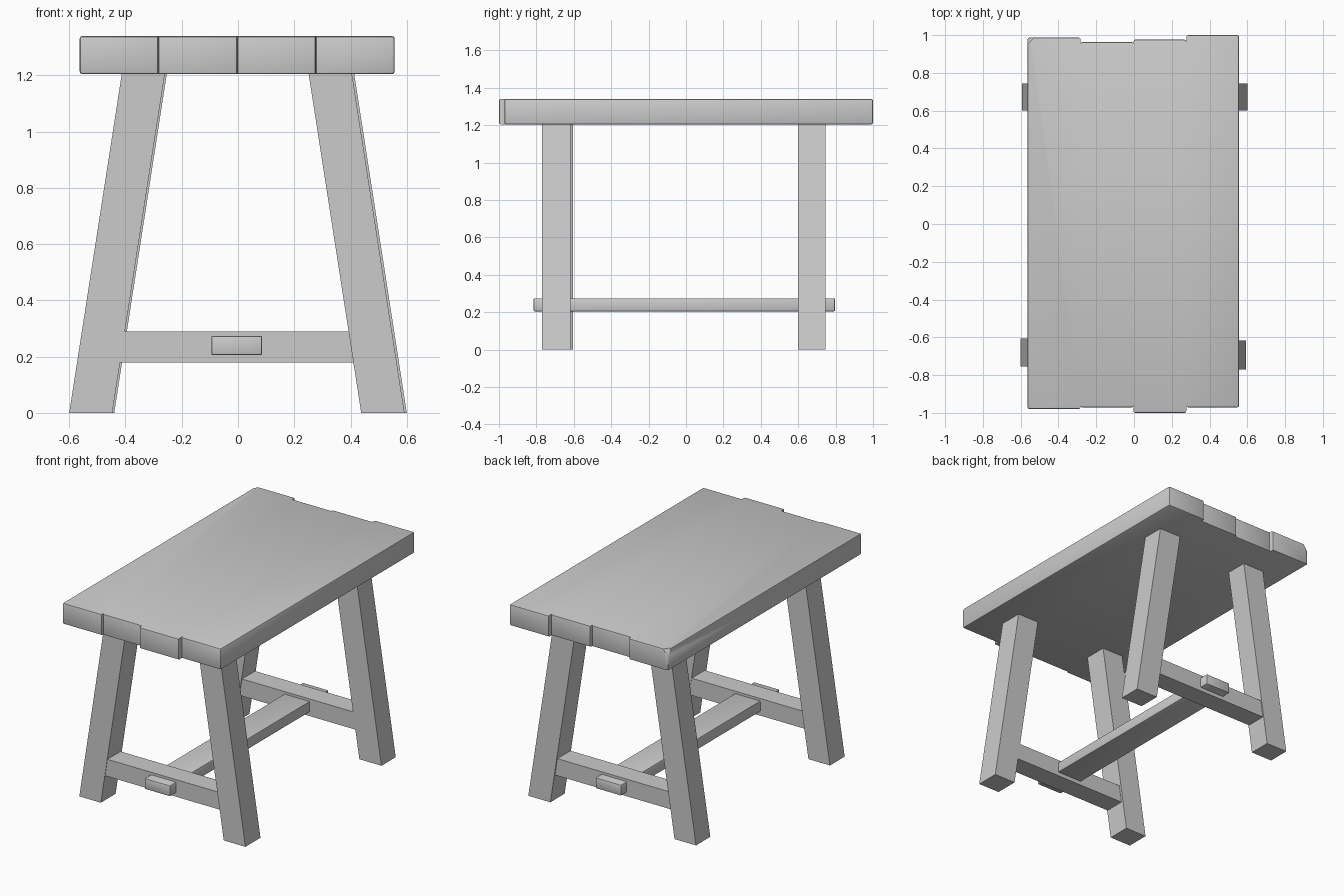
import bpy, bmesh
from mathutils import Vector

if "Cube" in bpy.data.objects:
    bpy.data.objects.remove(bpy.data.objects["Cube"])

FACES = [(0, 3, 2, 1), (4, 5, 6, 7), (0, 1, 5, 4), (1, 2, 6, 5), (2, 3, 7, 6), (3, 0, 4, 7)]


def prism(name, low, high, y0, y1, z0, z1, bevel=0, keep=lambda e: True, cut=None):
    """Six-sided block; low/high are the x ranges at the bottom and top."""
    bm = bmesh.new()
    vs = []
    for (a, b), z in ((low, z0), (high, z1)):
        vs += [bm.verts.new(p) for p in ((a, y0, z), (b, y0, z), (b, y1, z), (a, y1, z))]
    for f in FACES:
        bm.faces.new([vs[i] for i in f])
    if bevel:
        bmesh.ops.bevel(bm, geom=[e for e in bm.edges if keep(e)], offset=bevel,
                        segments=2, profile=0.5, affect='EDGES')
    if cut:
        r = bmesh.ops.bisect_plane(bm, geom=bm.verts[:] + bm.edges[:] + bm.faces[:],
                                   plane_co=cut[0], plane_no=cut[1], clear_outer=True)
        bmesh.ops.holes_fill(bm, edges=[e for e in bm.edges if e.is_boundary])
    bmesh.ops.recalc_face_normals(bm, faces=bm.faces[:])
    me = bpy.data.meshes.new(name)
    bm.to_mesh(me)
    bm.free()
    ob = bpy.data.objects.new(name, me)
    bpy.context.collection.objects.link(ob)
    return ob


# Table top: four planks with uneven ends, rounded only on exposed edges
X0, X1, W = -0.563, 0.557, 0.28
for i, (ya, yb) in enumerate([(-0.98, 0.987), (-0.971, 0.963), (-1.0, 0.976), (-0.971, 1.0)]):
    xa = X0 + i * W

    def exposed(e):
        a, b = (v.co for v in e.verts)
        if abs(a.y - b.y) < 0.1:
            return True
        return abs(a.x - X0) < 0.001 or abs(a.x - X1) < 0.001

    # chipped corner on the back left
    chip = (Vector((X0, 0.987 - 0.035, 1.34)), Vector((-1, 1, 0.6))) if i == 0 else None
    prism(f"top_plank_{i + 1}", (xa, xa + W), (xa, xa + W), ya, yb, 1.204, 1.34,
          0.01, exposed, chip)

# Splayed legs: outer foot x, inner foot x, depth range
LEAN, TOP = 0.187, 1.206
for name, a, b, ya, yb in [("front_left_leg", -0.60, -0.447, -0.755, -0.605),
                           ("front_right_leg", 0.438, 0.592, -0.77, -0.617),
                           ("back_left_leg", -0.593, -0.44, 0.6, 0.745),
                           ("back_right_leg", 0.443, 0.60, 0.6, 0.745)]:
    s = LEAN if a < 0 else -LEAN
    prism(name, (a, b), (a + s, b + s), ya, yb, 0, TOP)

# Cross stretchers with ends following the leg slope
for name, ya, yb in [("front_stretcher", -0.752, -0.619), ("back_stretcher", 0.605, 0.738)]:
    prism(name, (-0.425, 0.415), (-0.408, 0.398), ya, yb, 0.18, 0.29)

# Long stretcher passing through both cross stretchers
prism("long_stretcher", (-0.095, 0.086), (-0.095, 0.086), -0.815, 0.797, 0.205, 0.274, 0.006)

# Smooth shading on the rounded edges only
for ob in bpy.data.objects:
    ob.select_set(True)
bpy.context.view_layer.objects.active = bpy.data.objects["long_stretcher"]
bpy.ops.object.shade_smooth_by_angle(angle=0.6)
